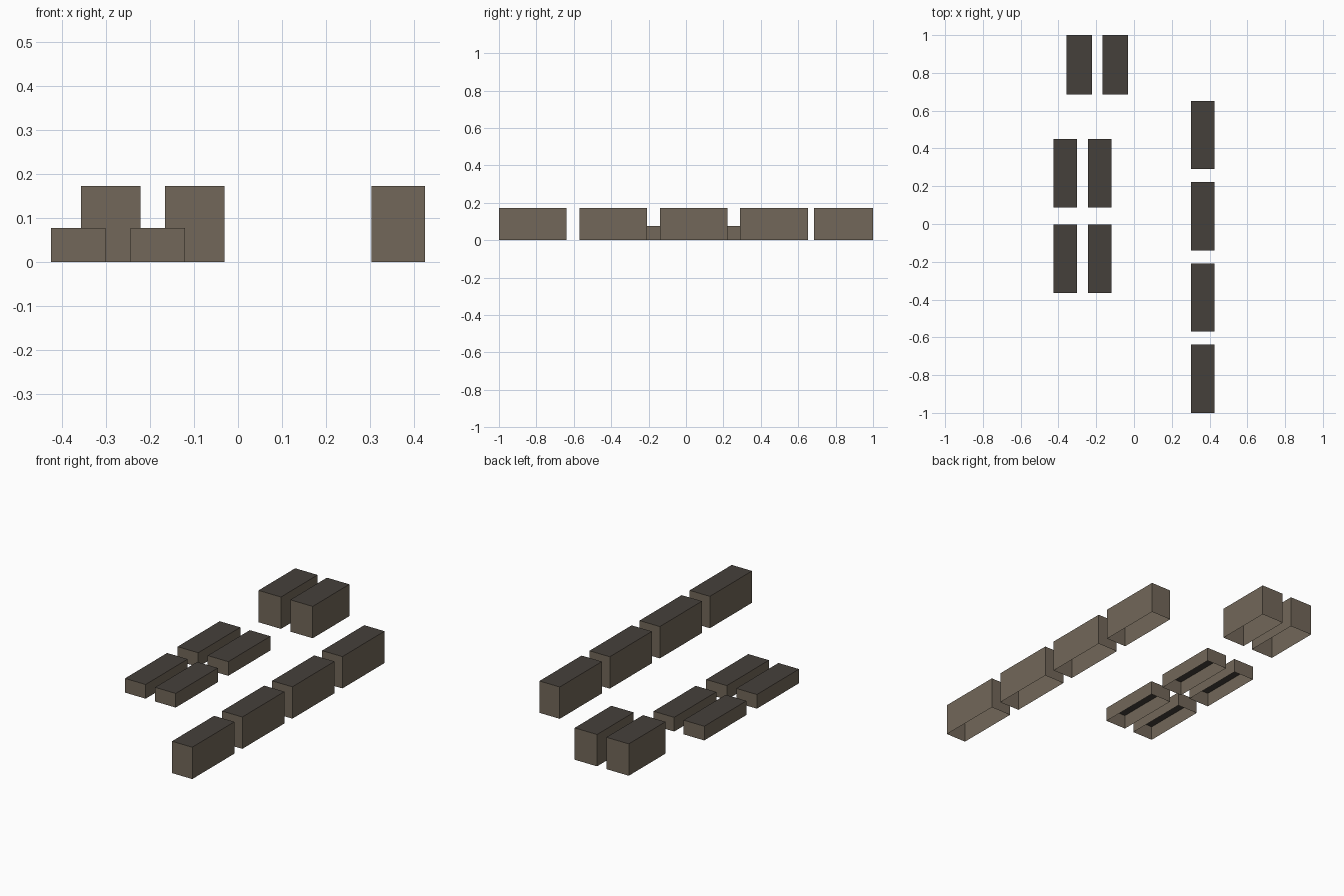
import bpy
import bmesh
from mathutils import Vector

default = bpy.data.objects.get("Cube")
if default:
    bpy.data.objects.remove(default, do_unlink=True)


def make_material(name, color):
    mat = bpy.data.materials.new(name)
    mat.use_nodes = True
    rgba = (*color, 1.0)
    mat.diffuse_color = rgba
    bsdf = next(n for n in mat.node_tree.nodes if n.type == "BSDF_PRINCIPLED")
    bsdf.inputs["Base Color"].default_value = rgba
    return mat


wall = make_material("brown wall", (0.17, 0.137, 0.1))
roof = make_material("dark roof", (0.06, 0.051, 0.043))


def make_block(name, center, size):
    """Hollow shell standing on the ground: four walls, a dark roof, no floor."""
    bm = bmesh.new()
    bmesh.ops.create_cube(bm, size=1)
    for v in bm.verts:
        v.co = Vector((v.co.x * size[0], v.co.y * size[1], (v.co.z + 0.5) * size[2]))
    bm.normal_update()
    floor = [f for f in bm.faces if f.normal.z < -0.5]
    bmesh.ops.delete(bm, geom=floor, context="FACES_ONLY")
    for face in bm.faces:
        face.material_index = 1 if face.normal.z > 0.5 else 0
    mesh = bpy.data.meshes.new(name)
    bm.to_mesh(mesh)
    bm.free()
    for mat in (wall, roof):
        mesh.materials.append(mat)
    obj = bpy.data.objects.new(name, mesh)
    obj.location = (center[0], center[1], 0)
    bpy.context.collection.objects.link(obj)


# Row of four tall blocks along one side
for i in range(4):
    make_block(f"row_block_{i + 1}", (0.364, -0.819 + i * 0.43), (0.122, 0.362, 0.173))

# Pair of tall blocks at the back
for i, x in enumerate((-0.289, -0.098)):
    make_block(f"back_block_{i + 1}", (x, 0.843), (0.135, 0.315, 0.173))

# Two by two group of low blocks
for x, side in ((-0.363, "right"), (-0.182, "left")):
    for y, end in ((-0.183, "front"), (0.269, "back")):
        make_block(f"low_block_{end}_{side}", (x, y), (0.124, 0.362, 0.077))
